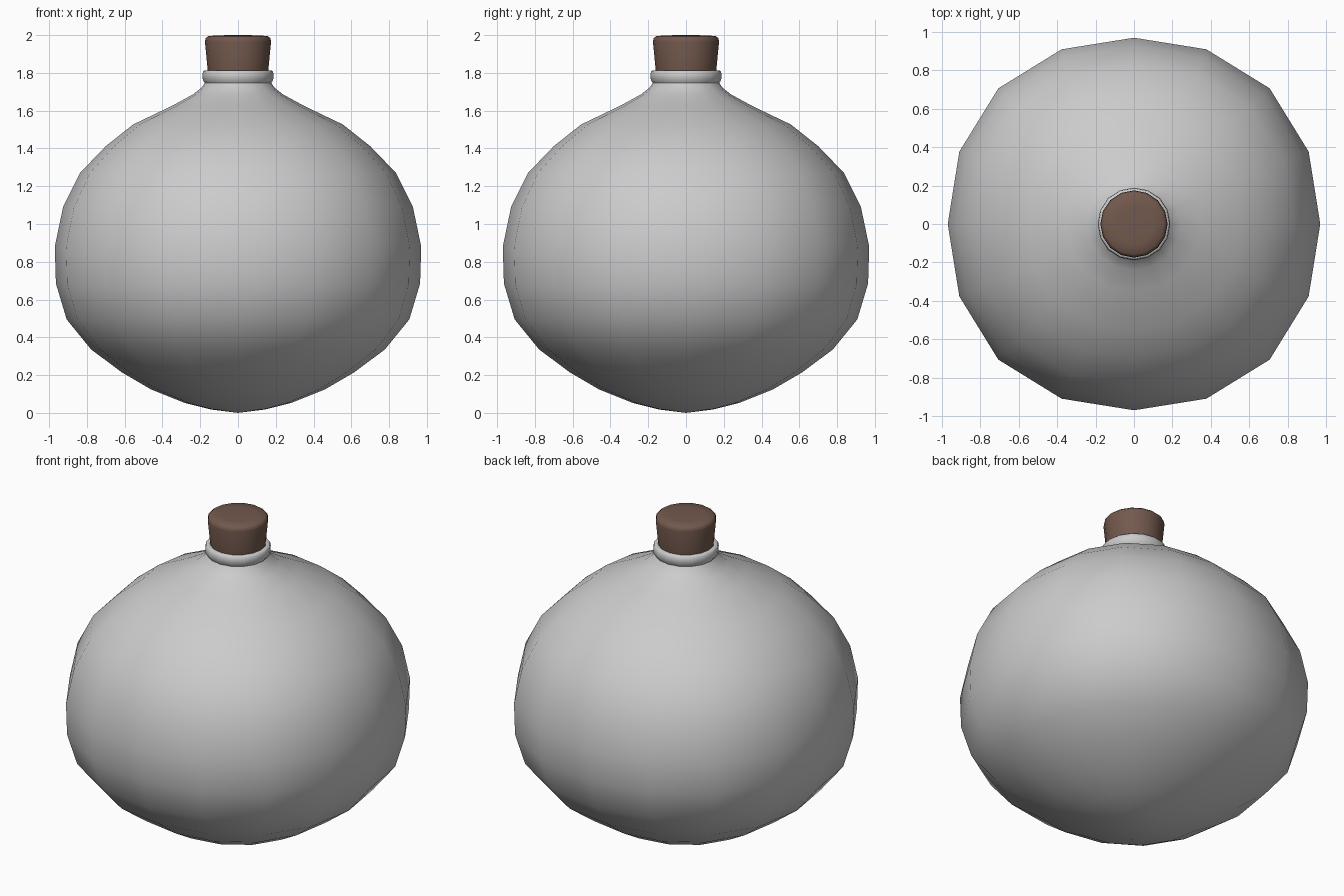
import bpy, bmesh
from math import sin, cos, pi

if "Cube" in bpy.data.objects:
    bpy.data.objects.remove(bpy.data.objects["Cube"])

SIDES = 16


def lathe(name, profile, squareness=0.0, angle=60):
    """Revolve (radius, z) points; squareness pushes the diagonals outward."""
    bm = bmesh.new()
    rings = []
    for r, z in profile:
        if r == 0:
            rings.append([bm.verts.new((0, 0, z))] * SIDES)
            continue
        ring = []
        for i in range(SIDES):
            a = 2 * pi * i / SIDES
            k = r * (1 + squareness * min(1, r / 0.7) * (1 - cos(4 * a)))
            ring.append(bm.verts.new((k * cos(a), k * sin(a), z)))
        rings.append(ring)
    for lo, hi in zip(rings, rings[1:]):
        for i in range(SIDES):
            j = (i + 1) % SIDES
            corners = list(dict.fromkeys((lo[i], lo[j], hi[j], hi[i])))
            bm.faces.new(corners)
    bmesh.ops.recalc_face_normals(bm, faces=bm.faces)
    mesh = bpy.data.meshes.new(name)
    bm.to_mesh(mesh)
    bm.free()
    obj = bpy.data.objects.new(name, mesh)
    bpy.context.collection.objects.link(obj)
    bpy.ops.object.select_all(action='DESELECT')
    obj.select_set(True)
    bpy.context.view_layer.objects.active = obj
    bpy.ops.object.shade_smooth_by_angle(angle=angle * pi / 180)
    return obj


# Round flask body with neck, rolled lip and short inner throat
lathe("flask_body", [
    (0, 0.0), (0.143, 0.018), (0.28, 0.052), (0.46, 0.124), (0.614, 0.214),
    (0.778, 0.336), (0.907, 0.495), (0.964, 0.685), (0.97, 0.88),
    (0.926, 1.09), (0.835, 1.272), (0.70, 1.412), (0.555, 1.527),
    (0.35, 1.625), (0.24, 1.685), (0.195, 1.72), (0.176, 1.747),
    (0.186, 1.763), (0.189, 1.785), (0.185, 1.807), (0.178, 1.813),
    (0.158, 1.813), (0.152, 1.80), (0.150, 1.72)], squareness=0.015)

# Tapered cork stopper
cork = lathe("cork_stopper", [
    (0, 1.72), (0.148, 1.72), (0.160, 1.81), (0.175, 1.965),
    (0.172, 1.983), (0.158, 1.995), (0.10, 1.999), (0, 2.0)])
brown = bpy.data.materials.new("cork_brown")
brown.diffuse_color = (0.17, 0.10, 0.075, 1)
brown.use_nodes = True
brown.node_tree.nodes["Principled BSDF"].inputs["Base Color"].default_value = brown.diffuse_color
cork.data.materials.append(brown)
